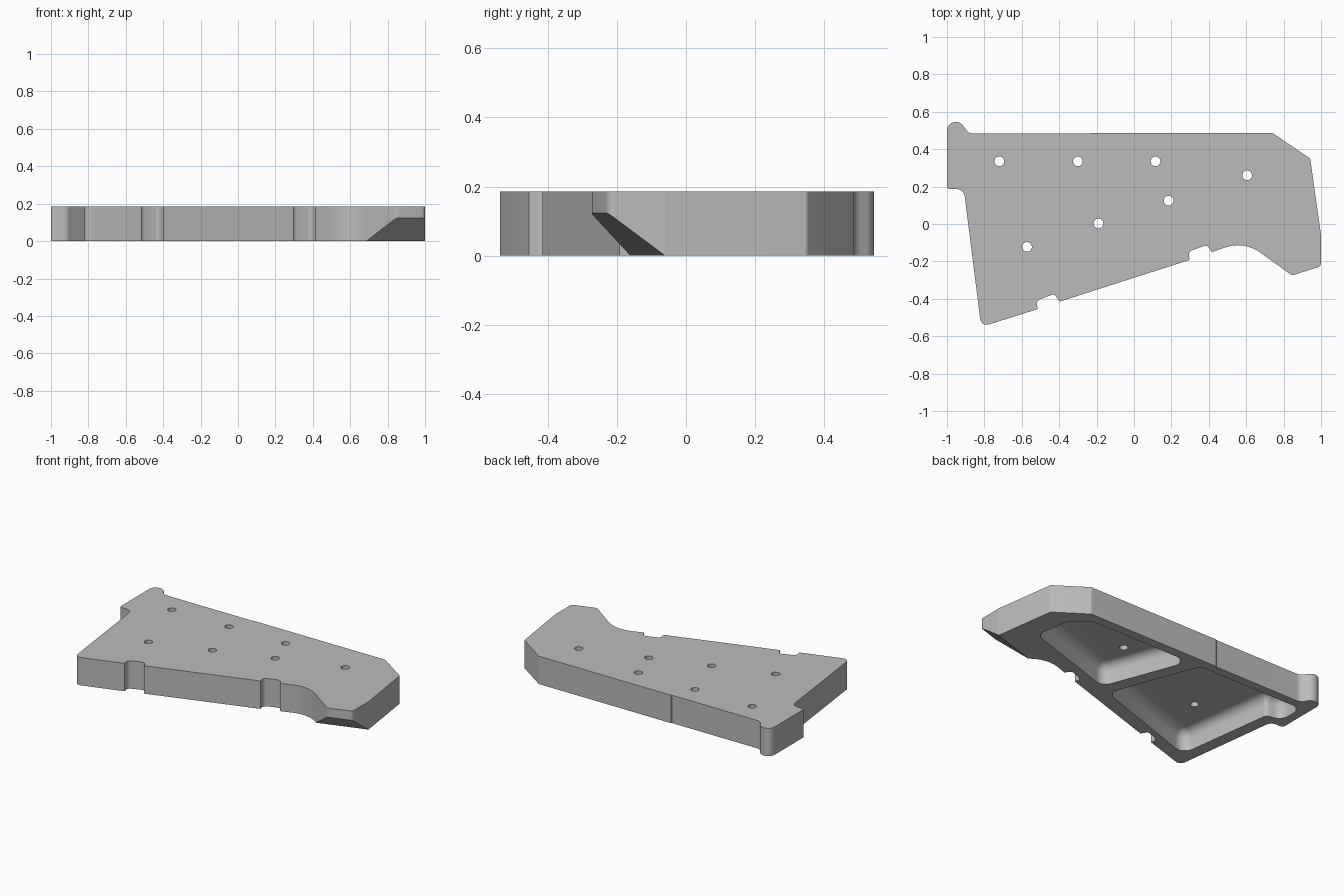
import bpy, bmesh, math
from mathutils import Vector

if "Cube" in bpy.data.objects:
    bpy.data.objects.remove(bpy.data.objects["Cube"])

H = 0.185          # plate height
FLOOR = 0.135      # pocket ceiling height
FILLET = 0.06      # fillet between pocket wall and ceiling

grey = bpy.data.materials.new("plain grey")
grey.diffuse_color = (0.5, 0.5, 0.5, 1)
grey.use_nodes = True
grey.node_tree.nodes["Principled BSDF"].inputs["Base Color"].default_value = grey.diffuse_color


def rounded(points, seg=6):
    """Polygon of (x, y, radius) corners with arcs in place of the corners."""
    out, n = [], len(points)
    for i, (x, y, r) in enumerate(points):
        p = Vector((x, y))
        a = (Vector(points[i - 1][:2]) - p).normalized()
        b = (Vector(points[(i + 1) % n][:2]) - p).normalized()
        if r <= 0:
            out.append(p)
            continue
        half = a.angle(b) / 2
        c = p + (a + b).normalized() * (r / math.sin(half))
        s = p + a * (r / math.tan(half)) - c
        e = p + b * (r / math.tan(half)) - c
        total = s.angle_signed(e)
        for k in range(seg + 1):
            t = -total * k / seg
            out.append(c + Vector((s.x * math.cos(t) - s.y * math.sin(t),
                                   s.x * math.sin(t) + s.y * math.cos(t))))
    return out


def inset(points, d):
    """Move the edges of a counter-clockwise polygon inwards, adapting the radii."""
    out, n = [], len(points)
    for i, (x, y, r) in enumerate(points):
        p = Vector((x, y))
        u = (p - Vector(points[i - 1][:2])).normalized()
        v = (Vector(points[(i + 1) % n][:2]) - p).normalized()
        nu, nv = Vector((-u.y, u.x)), Vector((-v.y, v.x))
        q = p + (nu + nv) * (d / (1 + nu.dot(nv)))
        convex = u.x * v.y - u.y * v.x > 0
        out.append((q.x, q.y, max(r - d, 0.004) if convex else r + d))
    return out


def loft(name, rings):
    """Closed solid from (2D points, z) rings with equal counts."""
    bm = bmesh.new()
    loops = [[bm.verts.new((p.x, p.y, z)) for p in pts] for pts, z in rings]
    n = len(loops[0])
    for lo, hi in zip(loops, loops[1:]):
        for i in range(n):
            j = (i + 1) % n
            bm.faces.new((lo[i], lo[j], hi[j], hi[i]))
    bm.faces.new(loops[0][::-1])
    bm.faces.new(loops[-1])
    bmesh.ops.recalc_face_normals(bm, faces=bm.faces)
    mesh = bpy.data.meshes.new(name)
    bm.to_mesh(mesh)
    bm.free()
    obj = bpy.data.objects.new(name, mesh)
    bpy.context.collection.objects.link(obj)
    mesh.materials.append(grey)
    return obj


# Plate outline, counter-clockwise
outline = [
    (-1, 0.545, 0.045), (-1, 0.187, 0.015), (-0.91, 0.187, 0.045),
    (-0.817, -0.55, 0.035),
    (-0.515, -0.455, 0), (-0.522, -0.41, 0.025), (-0.425, -0.373, 0.02), (-0.398, -0.415, 0),
    (0.298, -0.192, 0), (0.29, -0.148, 0.025), (0.39, -0.112, 0.02), (0.415, -0.15, 0),
    (0.589, -0.091, 0.2), (0.845, -0.275, 0.025), (1, -0.226, 0.025),
    (1, -0.06, 0.05), (0.942, 0.35, 0.015), (0.74, 0.487, 0.015),
    (-0.23, 0.487, 0), (-0.235, 0.483, 0), (-0.885, 0.483, 0.05), (-0.925, 0.545, 0.05),
]
shape = rounded(outline)
plate = loft("plate", [(shape, 0), (shape, H)])

# Sloped undercut at the front right corner
bm = bmesh.new()
bm.from_mesh(plate.data)
normal = Vector((0.305 * 0.784, -0.952 * 0.784, -1)).normalized()
bmesh.ops.bisect_plane(bm, geom=bm.verts[:] + bm.edges[:] + bm.faces[:],
                       plane_co=(0.69, -0.16, 0), plane_no=normal, clear_outer=True)
bmesh.ops.holes_fill(bm, edges=[e for e in bm.edges if e.is_boundary], sides=0)
bmesh.ops.recalc_face_normals(bm, faces=bm.faces)
bm.to_mesh(plate.data)
bm.free()

# Two hollow pockets in the underside, divided by a slanted rib
pockets = {
    "right_pocket_cutter": [(0.14, -0.13, 0.065), (0.83, 0.09, 0.065), (0.79, 0.33, 0.065),
                            (0.67, 0.425, 0.065), (-0.07, 0.425, 0.065)],
    "left_pocket_cutter": [(-0.745, -0.44, 0.065), (0.06, -0.17, 0.065), (-0.16, 0.425, 0.065),
                           (-0.94, 0.425, 0.065), (-0.94, 0.25, 0.065), (-0.835, 0.23, 0.03)],
}
cutters = []
for name, corners in pockets.items():
    rings = [(rounded(corners), -0.05)]
    for k in range(7):
        t = math.pi / 2 * k / 6
        rings.append((rounded(inset(corners, FILLET * (1 - math.cos(t)))),
                      FLOOR - FILLET * (1 - math.sin(t))))
    cutters.append(loft(name, rings))

# Screw holes through the top skin
holes = [(-0.72, 0.335), (-0.3, 0.335), (0.115, 0.335), (0.605, 0.26),
         (0.185, 0.125), (-0.19, 0.003), (-0.572, -0.122)]
for x, y in holes:
    circle = [Vector((x + 0.026 * math.cos(a * math.tau / 24),
                      y + 0.026 * math.sin(a * math.tau / 24))) for a in range(24)]
    cutters.append(loft("hole_cutter", [(circle, -0.1), (circle, H + 0.1)]))

bpy.context.view_layer.objects.active = plate
plate.select_set(True)
for c in cutters:
    c.hide_render = True
    mod = plate.modifiers.new("cut", 'BOOLEAN')
    mod.operation, mod.solver, mod.object = 'DIFFERENCE', 'EXACT', c
    bpy.ops.object.modifier_apply(modifier=mod.name)
for c in cutters:
    bpy.data.objects.remove(c)

bpy.ops.object.shade_smooth_by_angle(angle=math.radians(30))
